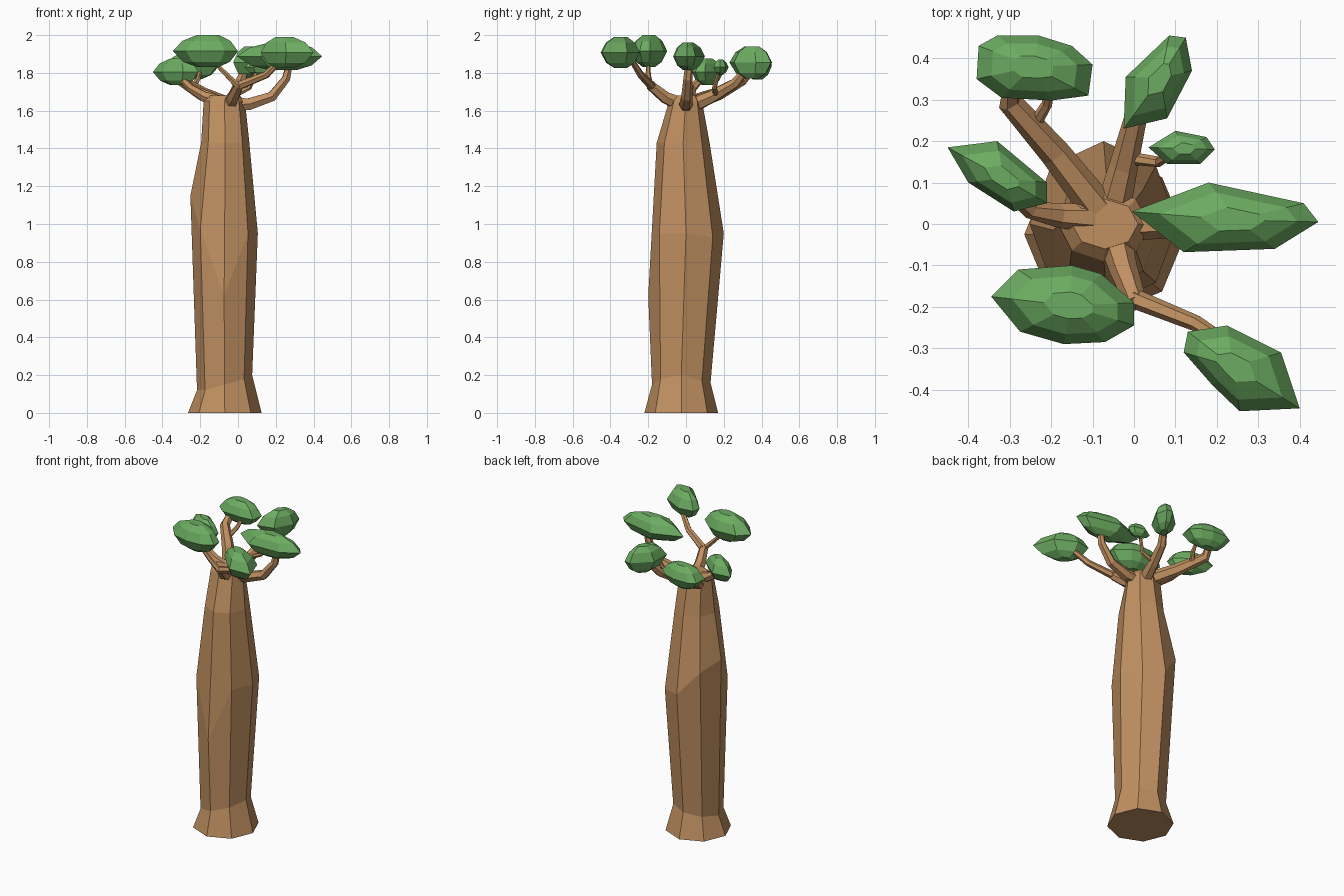
import bpy, bmesh, math
from mathutils import Vector

if "Cube" in bpy.data.objects:
    bpy.data.objects.remove(bpy.data.objects["Cube"])


def material(name, rgb):
    m = bpy.data.materials.new(name)
    m.diffuse_color = (*rgb, 1)
    m.use_nodes = True
    m.node_tree.nodes["Principled BSDF"].inputs["Base Color"].default_value = m.diffuse_color
    return m


BARK = material("bark brown", (0.53, 0.28, 0.12))
LEAF = material("leaf green", (0.15, 0.41, 0.12))


def loft(name, rings, mat):
    """Skin a closed, flat-shaded mesh over rings with equal point counts."""
    bm = bmesh.new()
    vs = [[bm.verts.new(p) for p in r] for r in rings]
    n = len(vs[0])
    for a, b in zip(vs, vs[1:]):
        for i in range(n):
            j = (i + 1) % n
            bm.faces.new((a[i], a[j], b[j], b[i]))
    bm.faces.new(vs[0][::-1])
    bm.faces.new(vs[-1])
    bmesh.ops.recalc_face_normals(bm, faces=bm.faces)
    me = bpy.data.meshes.new(name)
    bm.to_mesh(me)
    bm.free()
    me.materials.append(mat)
    ob = bpy.data.objects.new(name, me)
    bpy.context.collection.objects.link(ob)
    return ob


def oval(x0, x1, y0, y1, zs):
    """Eight-sided ring filling the given extents, one height per corner."""
    out = []
    for i, z in enumerate(zs):
        a = i * math.pi / 4
        out.append(((x0 + x1) / 2 + (x1 - x0) / 2 * math.cos(a),
                    (y0 + y1) / 2 + (y1 - y0) / 2 * math.sin(a), z))
    return out


# Trunk: flared foot, swollen middle with uneven heights, narrow shoulder
loft("trunk", [
    oval(-.265, .125, -.22, .17, [0] * 8),
    oval(-.217, .075, -.18, .13, [.2, .17, .16, .14, .12, .12, .15, .18]),
    oval(-.252, .105, -.2, .2, [.95, .93, .95, 1.1, 1.15, .97, .62, .95]),
    oval(-.195, .06, -.155, .125, [1.43] * 8),
    oval(-.182, .037, -.09, .085, [1.65] * 8),
    oval(-.15, .01, -.06, .06, [1.68] * 8),
], BARK)


# Branches: tapered six-sided tubes
def branch(name, pts, r0, r1, sides=6):
    pts = [Vector(p) for p in pts]
    rings = []
    for i, p in enumerate(pts):
        d = (pts[min(i + 1, len(pts) - 1)] - pts[max(i - 1, 0)]).normalized()
        u = d.cross(Vector((0, 0, 1)))
        u = u.normalized() if u.length > 1e-3 else Vector((1, 0, 0))
        v = d.cross(u)
        r = r0 + (r1 - r0) * i / (len(pts) - 1)
        rings.append([p + r * (u * math.cos(k * math.tau / sides) +
                               v * math.sin(k * math.tau / sides))
                      for k in range(sides)])
    loft(name, rings, BARK)


branch("front_branch", [(-.05, -.02, 1.63), (-.025, -.11, 1.67), (.005, -.19, 1.735)], .042, .026)
branch("front_right_twig", [(.0, -.18, 1.73), (.15, -.24, 1.79), (.23, -.29, 1.87)], .024, .015)
branch("front_left_twig", [(.005, -.19, 1.725), (-.06, -.2, 1.79), (-.14, -.2, 1.87)], .018, .01)
branch("right_branch", [(-.05, 0, 1.63), (.06, 0, 1.635), (.18, .005, 1.675), (.255, .01, 1.77), (.275, .015, 1.86)], .042, .018)
branch("back_right_branch", [(-.05, .04, 1.63), (-.025, .14, 1.675), (.005, .26, 1.745), (.045, .33, 1.83)], .042, .02)
branch("back_right_twig", [(-.02, .16, 1.68), (.06, .15, 1.72), (.1, .175, 1.81)], .016, .01)
branch("back_left_branch", [(-.08, .03, 1.64), (-.19, .17, 1.69), (-.3, .295, 1.76), (-.29, .35, 1.82)], .044, .022)
branch("back_left_twig", [(-.24, .24, 1.72), (-.21, .29, 1.77), (-.2, .34, 1.82)], .016, .01)
branch("left_branch", [(-.1, .015, 1.65), (-.18, .02, 1.675), (-.25, .035, 1.72), (-.32, .1, 1.79)], .036, .016)


# Foliage: each clump is a plan outline, bulged above and below
def clump(name, outline, z0, z1):
    cx = sum(p[0] for p in outline) / len(outline)
    cy = sum(p[1] for p in outline) / len(outline)
    rings = []
    for t, s in ((0, .32), (.17, .72), (.5, 1), (.82, .74), (1, .34)):
        rings.append([(cx + (x - cx) * s, cy + (y - cy) * s, z0 + (z1 - z0) * t)
                      for x, y in outline])
    loft(name, rings, LEAF)


clump("back_left_leaves", [(-.375, .43), (-.33, .455), (-.23, .455), (-.15, .43), (-.1, .385),
                           (-.11, .31), (-.2, .298), (-.32, .305), (-.38, .35)], 1.765, 1.91)
clump("left_leaves", [(-.45, .185), (-.33, .2), (-.21, .1), (-.21, .05), (-.29, .03), (-.4, .1)], 1.735, 1.875)
clump("back_right_leaves", [(-.025, .23), (.08, .255), (.14, .37), (.125, .45), (.085, .455), (-.02, .355)], 1.77, 1.94)
clump("right_leaves", [(-.005, .03), (.18, .1), (.41, .05), (.445, .005), (.34, -.06), (.12, -.068)], 1.815, 1.96)
clump("front_left_leaves", [(-.345, -.175), (-.28, -.11), (-.15, -.1), (-.08, -.12), (0, -.19),
                            (0, -.245), (-.07, -.285), (-.17, -.29), (-.275, -.26)], 1.83, 2.0)
clump("front_right_leaves", [(.12, -.31), (.13, -.26), (.225, -.245), (.355, -.31), (.4, -.445),
                             (.255, -.452), (.19, -.39)], 1.825, 1.99)
clump("small_leaves", [(.035, .185), (.1, .225), (.175, .21), (.195, .18), (.16, .145), (.08, .145)], 1.79, 1.87)
